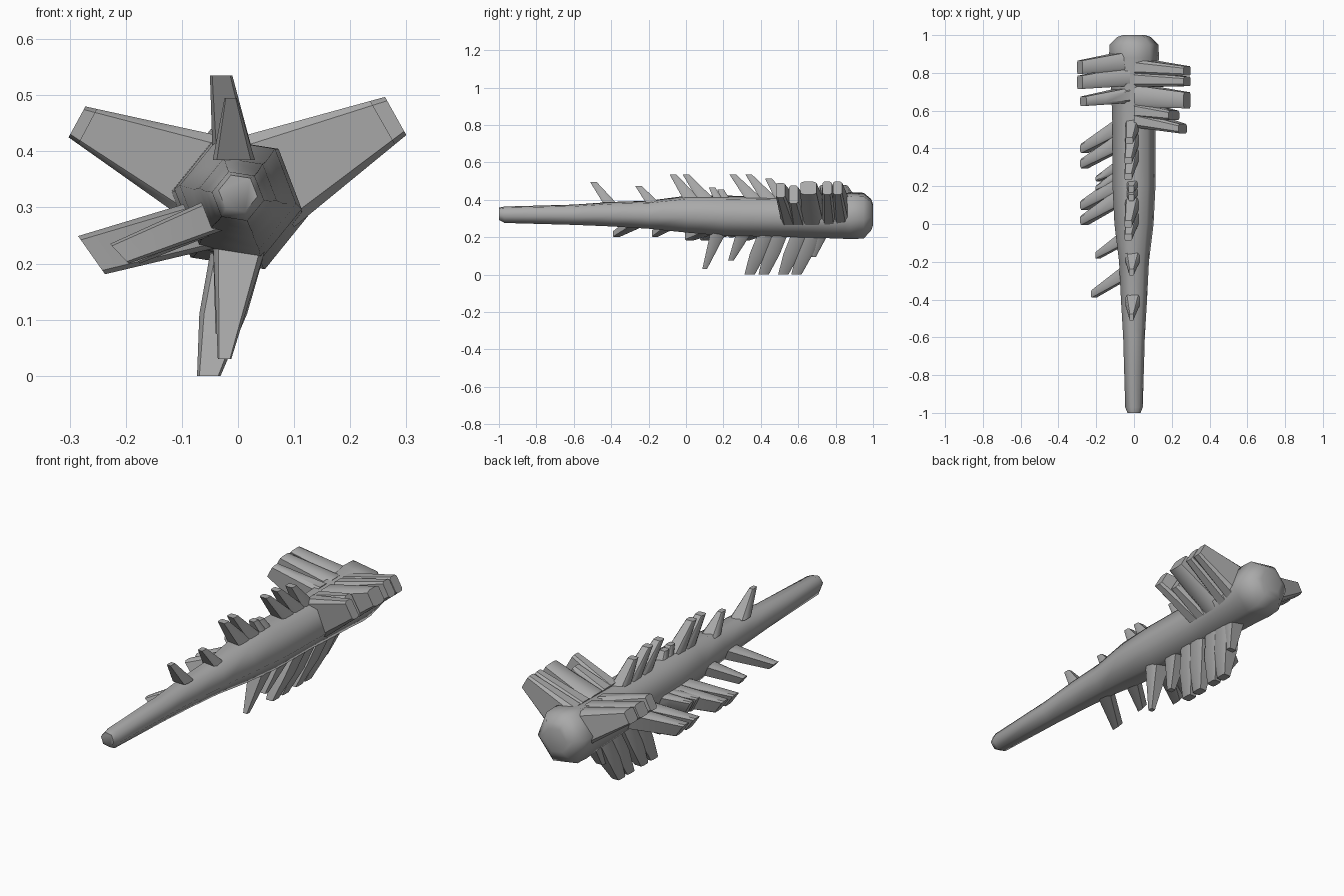
import bpy, bmesh, math
from mathutils import Vector

if "Cube" in bpy.data.objects:
    bpy.data.objects.remove(bpy.data.objects["Cube"])

mat = bpy.data.materials.new("stone grey")
mat.diffuse_color = (0.4, 0.4, 0.4, 1)
mat.use_nodes = True
mat.node_tree.nodes["Principled BSDF"].inputs["Base Color"].default_value = mat.diffuse_color


def loft(name, rings, angle):
    """Skin a list of equal-sized point rings and cap both ends."""
    bm = bmesh.new()
    vs = [[bm.verts.new(p) for p in r] for r in rings]
    n = len(vs[0])
    for a, b in zip(vs, vs[1:]):
        for i in range(n):
            j = (i + 1) % n
            bm.faces.new((a[i], a[j], b[j], b[i]))
    bm.faces.new(vs[0])
    bm.faces.new(vs[-1])
    bmesh.ops.recalc_face_normals(bm, faces=bm.faces)
    me = bpy.data.meshes.new(name)
    bm.to_mesh(me)
    bm.free()
    me.materials.append(mat)
    ob = bpy.data.objects.new(name, me)
    bpy.context.collection.objects.link(ob)
    bpy.ops.object.select_all(action='DESELECT')
    ob.select_set(True)
    bpy.context.view_layer.objects.active = ob
    bpy.ops.object.shade_smooth_by_angle(angle=math.radians(angle))
    return ob


# Six-sided club shaft: (y, radius, centre z)
profile = [(-1, .035, .33), (-.97, .047, .325), (-.6, .058, .325), (-.4, .07, .328),
           (-.2, .08, .325), (0, .105, .328), (.2, .115, .32), (.5, .115, .315),
           (.8, .125, .315), (.88, .134, .32), (.95, .131, .32), (.99, .09, .325),
           (1, .06, .325)]
loft("club_shaft", [[(r * math.cos(math.radians(60 * i - 9)), y,
                      z + r * math.sin(math.radians(60 * i - 9))) for i in range(6)]
                    for y, r, z in profile], 65)

# Chamfered rectangle used as spike cross-section
SECTION = [(-1, -.6), (-.8, -1), (.8, -1), (1, -.6), (1, .6), (.8, 1), (-.8, 1), (-1, .6)]


def spike(name, base, tip, yb, yt, tb, tt, bulge=0.0):
    """base and tip are edge pairs (x0, z0, x1, z1) seen from the front."""
    def ring(t, grow=1.0):
        e = [a + (b - a) * t for a, b in zip(base, tip)]
        p, q = Vector((e[0], 0, e[1])), Vector((e[2], 0, e[3]))
        mid, half = (p + q) / 2, (q - p) / 2 * grow
        y, th = yb + (yt - yb) * t, (tb + (tt - tb) * t) / 2 * grow
        return [mid + half * u + Vector((0, y + th * v, 0)) for u, v in SECTION]
    loft(name, [ring(0), ring(.55, 1 + bulge), ring(1)], 40)


def lerp(a, b, t):
    return [p + (q - p) * t for p, q in zip(a, b)]


# Upper right fins: (base y, tip y, length fraction, tip thickness)
base, tip = (.0, .43, .10, .27), (.262, .502, .30, .434)
for yb, yt, s, th in [(.83, .81, 1, .05), (.765, .755, 1, .05), (.675, .655, 1, .085),
                      (.60, .575, .7, .05), (.55, .505, .9, .05)]:
    spike("upper_right_fin", base, lerp(base, tip, s), yb, yt, th + .03, th)

# Upper left fins
base, tip = (-.02, .43, -.09, .28), (-.272, .485, -.302, .43)
for yb, yt, s, th in [(.86, .83, 1, .07), (.78, .75, 1, .07), (.68, .65, .92, .05)]:
    spike("upper_left_fin", base, lerp(base, tip, s), yb, yt, th + .03, th)

# Lower left spikes, swept toward the thin end
base, tip = (-.05, .325, -.03, .235), (-.285, .254, -.237, .186)
for yb, yt, s, th in [(.54, .40, 1, .05), (.455, .32, 1, .05), (.33, .24, .65, .03),
                      (.28, .19, .65, .03), (.24, .10, 1, .05), (.165, .02, 1, .05)]:
    spike("lower_left_spike", base, lerp(base, tip, s), yb, yt, th + .05, th)
base = (-.03, .33, -.01, .27)
spike("lower_left_spike", base, (-.205, .245, -.175, .205), -.05, -.165, .085, .035)
spike("lower_left_spike", base, (-.228, .24, -.195, .205), -.24, -.37, .085, .04)

# Top spikes: (base y, tip y, tip z, half width at tip, centre x at tip, base thickness)
for yb, yt, zt, w, x, tb in [(-.41, -.495, .50, .011, -.013, .07), (-.18, -.255, .48, .013, -.013, .07),
                             (.045, -.07, .54, .02, -.03, .10), (.12, .0, .54, .02, -.03, .10),
                             (.18, .14, .47, .015, -.015, .05), (.22, .185, .46, .015, -.015, .05),
                             (.38, .25, .54, .02, -.03, .10), (.46, .335, .54, .02, -.03, .10),
                             (.53, .44, .52, .02, -.025, .09)]:
    spike("top_spike", (-.045, .39, .03, .39), (x - w, zt, x + w, zt), yb, yt, tb, .035)

# Bottom spikes, broad and slightly bulging
for yb, yt, zt, w, x, th, bulge in [(.18, .10, .035, .012, -.024, .025, 0),
                                    (.32, .24, .08, .015, -.025, .03, 0),
                                    (.44, .34, .005, .021, -.052, .055, .25),
                                    (.51, .415, .005, .021, -.052, .055, .25),
                                    (.62, .52, .005, .021, -.052, .055, .25),
                                    (.69, .59, .005, .021, -.052, .055, .25),
                                    (.73, .68, .1, .02, -.02, .03, 0)]:
    spike("bottom_spike", (-.045, .25, .055, .25), (x - w, zt, x + w, zt),
          yb, yt, .09, th, bulge)
# Lowest point touches the ground
for ob in bpy.context.collection.objects:
    ob.location.z = -.005
